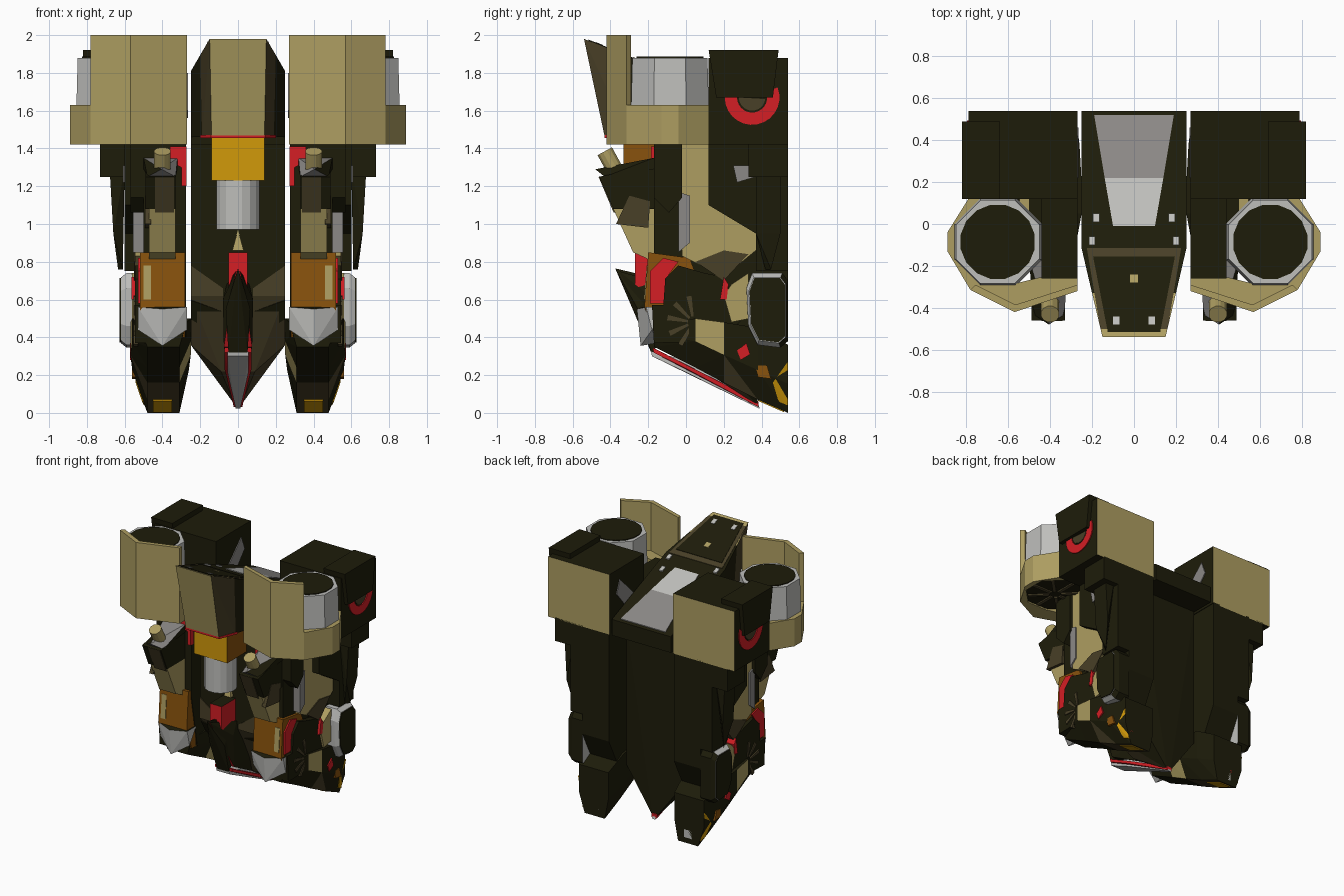
import bpy, bmesh, math
from mathutils import Vector

if "Cube" in bpy.data.objects:
    bpy.data.objects.remove(bpy.data.objects["Cube"])

def mat(name, r, g, b):
    m = bpy.data.materials.new(name)
    m.diffuse_color = (r, g, b, 1)
    m.use_nodes = True
    m.node_tree.nodes["Principled BSDF"].inputs["Base Color"].default_value = m.diffuse_color
    return m

DARK = mat("dark_olive", 0.0125, 0.0115, 0.003)
TAN = mat("tan", 0.42, 0.34, 0.12)
BROWN = mat("brown", 0.065, 0.05, 0.02)
LIGHT = mat("light_grey", 0.52, 0.52, 0.50)
GREY = mat("mid_grey", 0.26, 0.25, 0.24)
GOLD = mat("gold", 0.64, 0.32, 0.003)
ORANGE = mat("burnt_orange", 0.25, 0.085, 0.004)
RED = mat("red", 0.66, 0.013, 0.018)

def finish(bm, name, mats, rule, flip):
    if flip:
        for v in bm.verts:
            v.co.x = -v.co.x
    bm.normal_update()
    bmesh.ops.recalc_face_normals(bm, faces=bm.faces[:])
    bm.normal_update()
    if rule:
        for f in bm.faces:
            f.material_index = rule(f)
    me = bpy.data.meshes.new(name)
    bm.to_mesh(me)
    bm.free()
    for m in mats:
        me.materials.append(m)
    bpy.context.collection.objects.link(bpy.data.objects.new(name, me))

def sides(name, pair):
    return [(name + "_right", False), (name + "_left", True)] if pair else [(name, False)]

def hull(name, pts, mats, rule=None, pair=False):
    mats = mats if isinstance(mats, list) else [mats]
    for n, flip in sides(name, pair):
        bm = bmesh.new()
        for p in pts:
            bm.verts.new(p)
        r = bmesh.ops.convex_hull(bm, input=bm.verts[:])
        junk = {g for g in r["geom_interior"] + r["geom_unused"] if isinstance(g, bmesh.types.BMVert)}
        bmesh.ops.delete(bm, geom=list(junk), context='VERTS')
        bmesh.ops.dissolve_limit(bm, angle_limit=0.02, verts=bm.verts[:], edges=bm.edges[:])
        finish(bm, n, mats, rule, flip)

def prism(name, axis, prof, a, b, m, pair=True):
    # extrude a 2D profile: axis x takes (y, z), axis y takes (x, z), axis z takes (x, y)
    place = {"x": lambda p, t: (t, p[0], p[1]), "y": lambda p, t: (p[0], t, p[1]), "z": lambda p, t: (p[0], p[1], t)}[axis]
    for n, flip in sides(name, pair):
        bm = bmesh.new()
        lo = [bm.verts.new(place(p, a)) for p in prof]
        hi = [bm.verts.new(place(p, b)) for p in prof]
        bm.faces.new(lo)
        bm.faces.new(hi[::-1])
        for i in range(len(prof)):
            j = (i + 1) % len(prof)
            bm.faces.new((lo[j], lo[i], hi[i], hi[j]))
        finish(bm, n, [m], None, flip)

def box(x0, x1, y0, y1, z0, z1):
    return [(x, y, z) for x in (x0, x1) for y in (y0, y1) for z in (z0, z1)]

def mir(pts):
    return [(s * x, y, z) for x, y, z in pts for s in (1, -1)]

def tube(name, p0, p1, r0, r1, n, mats, pair=False, rule=None):
    p0, p1 = Vector(p0), Vector(p1)
    q = (p1 - p0).to_track_quat('Z', 'Y')
    pts = []
    for i in range(n):
        a = 2 * math.pi * (i + 0.5) / n
        d = q @ Vector((math.cos(a), math.sin(a), 0))
        pts += [p0 + d * r0, p1 + d * r1]
    hull(name, pts, mats, rule, pair)

def deck(y):           # height of the sloping top plane
    return 1.98 - 0.405 * (y + 0.54)

def deck_plate(name, xy, m, lift=0.006):
    hull(name, mir([(x, y, deck(y) + d) for x, y in xy for d in (-0.01, lift)]), m)

# ---- central body
hull("upper_body", mir([(.25, y, z) for y, z in ((-.12, deck(-.12)), (.54, deck(.54)), (-.12, 1.42), (.54, 1.42))]), DARK)
hull("lower_body", mir([(.25, -.1, 1.44), (.25, .36, 1.44), (.25, -.1, .62), (.25, .06, .36), (.25, .36, .36),
                        (.09, .1, .22), (.015, .38, .04)]),
     [DARK, BROWN], lambda f: 1 if f.normal.z < -.2 and f.normal.y < -.1 else 0)
prism("belly_band", "y", [(.08, .62), (.25, .62), (.25, .78), (.08, .66)], -.106, -.09, BROWN)
for n, flip in sides("belly_chevron", True):    # dark band across the sloping belly
    s = -1 if flip else 1
    hull(n, [(s * x, -.1 + (.62 - z) * .615 + d, z + d * .6) for x, z in ((.08, .4), (.08, .54), (.25, .5), (.25, .6)) for d in (-.007, .01)], DARK)

# ---- hood over the nose
hull("hood_front", mir([(.15, -.54, 1.98), (.20, -.33, deck(-.33)), (.14, -.43, 1.46), (.19, -.3, 1.46)]),
     [BROWN, TAN], lambda f: 1 if f.normal.y < -.7 and abs(f.normal.x) < .3 or f.normal.z > .7 else 0)
hull("hood_rear", mir([(.20, -.33, deck(-.33)), (.25, -.115, deck(-.115)), (.19, -.3, 1.46), (.25, -.115, 1.46)]), DARK)
hull("hood_rim", mir([(.142, -.432, 1.47), (.2, -.29, 1.47), (.142, -.432, 1.455), (.2, -.29, 1.455)]), RED)
deck_plate("hood_top_border", [(.16, -.5), (.225, -.115)], BROWN, .003)
deck_plate("hood_top_panel", [(.125, -.515), (.195, -.155)], DARK)
deck_plate("hood_top_stud", [(.02, -.28), (.02, -.24)], TAN, .009)
deck_plate("windscreen_light", [(.10, -.01), (.14, .22)], LIGHT)
deck_plate("windscreen_grey", [(.14, .22), (.19, .52)], GREY)
for i, (x, y) in enumerate(((.18, .03), (.2, -.08), (.085, -.46))):
    hull("deck_light_%d" % i, [(x + a, y + b, deck(y + b) + c) for a in (-.015, .015) for b in (-.02, .02) for c in (-.01, .009)],
         LIGHT, None, True)

# ---- chest details
hull("chest_block", box(-.14, .14, -.33, -.08, 1.23, 1.455), [GOLD, ORANGE], lambda f: 1 if abs(f.normal.x) > .7 else 0)
tube("chest_cylinder", (0, -.21, .97), (0, -.21, 1.24), .115, .115, 16, LIGHT)
hull("chest_spike", mir([(.03, -.13, .86), (.03, -.09, .86), (0, -.1, .97)]), TAN)
hull("chest_red_panel", mir([(.05, -.27, .85), (.05, -.09, .85), (.05, -.27, .68), (.05, -.09, .55)]), [RED, DARK],
     lambda f: 1 if f.normal.z > .7 else 0)

# ---- keel
hull("keel_body", mir([(.012, -.355, .75), (.08, -.17, .6), (.075, -.15, .35), (.02, .36, .08), (.075, .2, .35), (.06, -.1, .68)]),
     [DARK, RED], lambda f: 1 if f.normal.y < -.5 else 0)
hull("keel_nose", mir([(0, -.375, .765), (.065, -.255, .55), (.05, -.18, .31), (.05, -.1, .45), (.02, -.1, .7)]), DARK)
hull("keel_edge", mir([(.072, -.175, .345), (.072, -.172, .32), (.072, .0, .235), (.072, .0, .255), (.022, .385, .03), (.022, .385, .06)]), RED)
hull("keel_underside", mir([(.056, -.185, .325), (.056, -.18, .3), (.056, .0, .215), (.012, .39, .022), (.012, .38, .06), (.05, .0, .28)]), LIGHT)

# ---- shoulder boxes
hull("shoulder_box", box(.27, .79, .12, .54, 1.42, 1.88), [DARK, TAN], lambda f: 1 if f.normal.y > .9 else 0, True)
hull("shoulder_bump", [(x, y, z) for x in (.64, .82) for y, z in ((.12, 1.92), (.49, 1.92), (.16, 1.67), (.46, 1.67))], DARK, None, True)
arc = [math.pi + math.pi * 1.12 * i / 14 for i in range(15)]
ring = [(.35 + r * math.cos(a), 1.67 + r * math.sin(a)) for r, s in ((.145, 1), (.08, -1)) for a in arc[::s]]
prism("red_half_ring", "x", ring, .785, .797, RED)
prism("ring_centre", "x", [(.35 + .07 * math.cos(a), 1.67 + .07 * math.sin(a)) for a in arc[:13]], .785, .795, BROWN)
prism("box_inner_patch", "x", [(.22, 1.6), (.34, 1.56), (.46, 1.7), (.42, 1.8), (.3, 1.68)], .264, .28, GREY)
hull("box_step", box(.5, .73, .33, .54, 1.25, 1.43), DARK, None, True)

# ---- turbines and their shields
tube("turbine", (.65, -.085, 1.43), (.65, -.085, 1.88), .228, .215, 8, [LIGHT, DARK], True,
     lambda f: 1 if f.normal.z < -.5 else 0)
tube("turbine_top", (.65, -.085, 1.87), (.65, -.085, 1.886), .18, .18, 16, DARK, True)
for i in range(8):
    a = math.pi * i / 4
    c, s = math.cos(a), math.sin(a)
    hull("turbine_vane_%d" % i, [(.65 + c * r - s * w, -.085 + s * r + c * w, z)
         for r in (.04, .19) for w in (-.012, .012) for z in (1.42, 1.44)], BROWN, None, True)
hull("turbine_mount", box(.27, .44, -.26, .13, 1.42, 1.66), DARK, None, True)
outer = [(.27, -.32), (.57, -.42), (.78, -.315), (.89, -.13), (.89, -.04), (.79, .12)]
inner = [(.27, -.29), (.565, -.385), (.755, -.29)]
collar = [(.73, .12), (.85, .0), (.85, -.165), (.73, -.285), (.57, -.285), (.45, -.255), (.27, -.255)]
prism("shield_upper", "z", outer[:3] + inner[::-1], 1.62, 2.0, TAN)
prism("shield_lower", "z", outer + collar, 1.42, 1.63, TAN)

# ---- upper legs
prism("leg_core", "x", [(-.17, 1.43), (.54, 1.43), (.54, .6), (.44, .4), (-.1, .4), (-.17, .8)], .275, .5, DARK)
prism("leg_outer_panel", "x", [(.12, 1.43), (.54, 1.43), (.54, .75), (.37, .75), (.37, .95), (.12, 1.1)], .49, .6, DARK)
hull("leg_outer_strip", [(x, y, z) for x, z in ((.68, 1.3), (.66, .95)) for y in (.37, .5)] +
     [(.6, .37, 1.3), (.6, .5, 1.3), (.61, .42, .76), (.635, .45, .76)], DARK, None, True)
prism("leg_front_post", "x", [(-.17, 1.44), (-.02, 1.44), (-.02, 1.14), (-.09, 1.06), (-.17, 1.14)], .47, .57, DARK)
prism("leg_tan_block", "x", [(-.02, 1.43), (.12, 1.43), (.12, 1.1), (.37, .95), (.37, .86), (.2, .72), (-.02, .83)], .45, .545, TAN)
prism("leg_brown_patch", "x", [(.05, .8), (.2, .86), (.33, .84), (.2, .7)], .5, .551, BROWN)
prism("leg_grey_strip", "x", [(-.04, 1.17), (.02, 1.15), (.02, .9), (-.04, .85)], .48, .555, GREY)
prism("panel_grey_patch", "x", [(.25, 1.31), (.33, 1.31), (.37, 1.25), (.27, 1.22)], .59, .608, GREY)
prism("red_inner_plate", "y", [(.272, 1.41), (.36, 1.41), (.36, 1.33), (.3, 1.3), (.3, 1.2), (.272, 1.2)], -.185, -.15, RED)
prism("front_guard_upper", "x", [(-.46, 1.25), (-.17, 1.31), (-.17, 1.08), (-.385, 1.08)], .33, .49, DARK)
prism("front_guard_lower", "x", [(-.385, 1.08), (-.17, 1.08), (-.17, .8), (-.28, .85)], .33, .47, TAN)
prism("front_guard_brown", "x", [(-.463, 1.25), (-.3, 1.25), (-.3, 1.06), (-.383, 1.06)], .34, .44, BROWN)
hull("front_guard_cap", [(.32, -.17, 1.35), (.5, -.17, 1.35), (.405, -.48, 1.29), (.33, -.43, 1.25),
     (.48, -.43, 1.25), (.32, -.17, 1.29), (.5, -.17, 1.29)], [GREY, DARK], lambda f: 1 if abs(f.normal.x) > .6 else 0, True)
prism("guard_patch", "x", [(-.37, 1.0), (-.3, 1.15), (-.19, 1.12), (-.2, .98)], .46, .493, BROWN)
tube("gun_barrel", (.4, -.43, 1.385), (.4, -.34, 1.22), .045, .045, 12, TAN, True)

# ---- knees and ankles
prism("knee_block", "x", [(-.2, .85), (.02, .82), (.1, .6), (.05, .4), (-.16, .4), (-.22, .56)], .28, .52, ORANGE)
prism("knee_front_patch", "x", [(-.208, .78), (-.15, .78), (-.15, .6), (-.223, .6)], .46, .5, TAN)
prism("knee_red_plate", "x", [(-.19, .75), (-.12, .82), (-.04, .8), (-.1, .72), (-.12, .58), (-.19, .58)], .5, .53, RED)
prism("knee_dark_plate", "x", [(-.11, .71), (-.04, .78), (.1, .74), (.2, .72), (.3, .5), (.2, .38), (-.17, .37), (-.18, .57), (-.12, .57)], .48, .545, DARK)
hull("knee_cap", [(.27, -.23, .56), (.53, -.21, .56), (.53, -.18, .44), (.27, -.2, .44), (.4, -.24, .355), (.4, -.26, .55),
     (.27, -.12, .56), (.53, -.12, .56), (.4, -.15, .37)], [LIGHT, DARK], lambda f: 1 if f.normal.z > .7 else 0, True)
for i in range(5):     # fan of ribs on the knee side
    a = math.radians(100 + 35 * i)
    c, s = math.cos(a), math.sin(a)
    hull("knee_rib_%d" % i, [(x, .04 + c * r - s * w, .48 + s * r + c * w)
         for x in (.53, .552) for r, w in ((.03, .006), (.03, -.006), (.14, .014), (.14, -.014))], BROWN, None, True)
prism("ankle_tan_plate", "x", [(.2, .62), (.24, .68), (.33, .74), (.34, .5), (.24, .48)], .48, .56, TAN)
prism("ankle_red_edge", "x", [(.18, .6), (.2, .72), (.225, .68), (.215, .6)], .48, .565, RED)
oval = [(.35, .74), (.51, .74), (.54, .7), (.54, .38), (.5, .345), (.38, .36), (.33, .46), (.32, .66)]
hull("ankle_disc", [(x, .43 + (y - .43) * k, .55 + (z - .55) * k) for y, z in oval for x, k in ((.5, 1), (.59, 1), (.62, .88))],
     [LIGHT, DARK], lambda f: 1 if f.normal.y > .5 else 0, True)
prism("ankle_disc_face", "x", [(.43 + (y - .43) * .85, .55 + (z - .55) * .86) for y, z in oval], .6, .627, DARK)

# ---- feet, sliced from toe to heel: y, sole z, top z, inner x, outer x
cuts = [(-.17, .35, .42, .29, .51), (.05, .24, .5, .25, .56), (.2, .16, .48, .25, .57), (.38, .07, .45, .26, .56), (.54, 0, .36, .28, .53)]
for i, (m, sole) in enumerate(((DARK, DARK), (TAN, DARK), (DARK, BROWN), (DARK, BROWN))):
    pts = []
    for y, b, t, x0, x1 in cuts[i:i + 2]:
        mid = b + .15 * (t - b) + .1
        pts += [(x0, y, t), (x1, y, t), (x0, y, mid), (x1, y, mid), (.31, y, b), (.48, y, b)]
    hull("foot_section_%d" % i, pts, [m, DARK, sole],
         lambda f: 1 if f.normal.y > .6 or f.normal.z > .7 else 2 if f.normal.z < -.45 else 0, True)
hull("foot_heel_gold", [(x + d, y, z) for x, y, z in ((.532, .538, .27), (.536, .46, .16), (.502, .49, .06), (.492, .538, .04))
                        for d in (-.02, .006)], GOLD, None, True)
prism("foot_brown_patch", "x", [(.37, .25), (.43, .25), (.45, .18), (.38, .19)], .5, .56, ORANGE)
hull("foot_sole_gold", [(x, y, z + d) for x in (.35, .45) for y, z in ((.38, .07), (.52, .009)) for d in (-.006, .01)], GOLD, None, True)
prism("foot_red_patch", "x", [(.27, .33), (.32, .37), (.34, .31), (.29, .28)], .5, .573, RED)
hull("foot_heel_light", box(.36, .43, .5, .54, .04, .1), LIGHT, None, True)
hull("foot_heel_red", box(.43, .49, .5, .54, .1, .13), RED, None, True)
